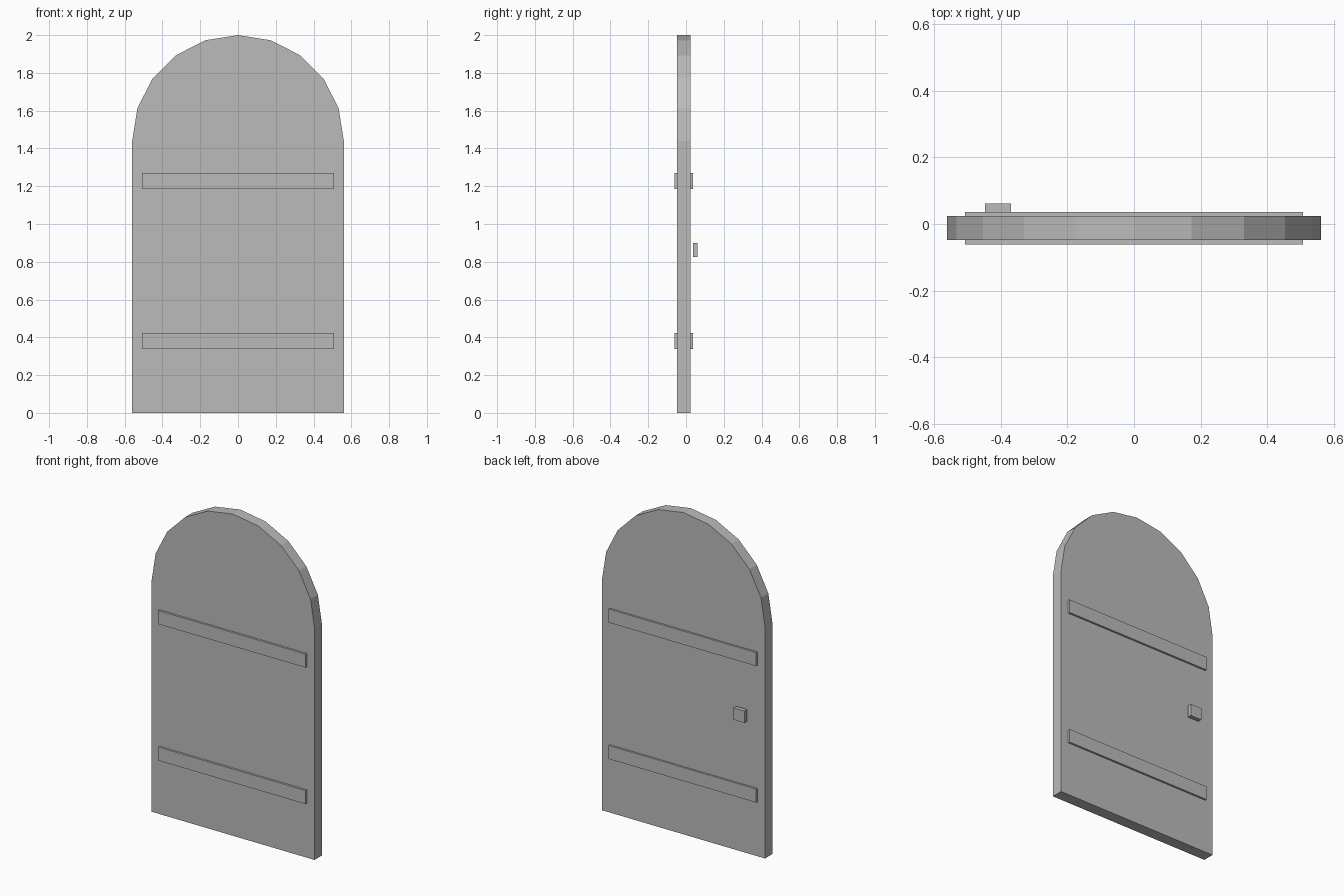
import bpy, bmesh
from math import cos, sin, pi

cube = bpy.data.objects.get("Cube")
if cube:
    bpy.data.objects.remove(cube, do_unlink=True)

grey = bpy.data.materials.new("plain grey")
grey.use_nodes = True
colour = (0.5, 0.5, 0.5, 1)
grey.diffuse_color = colour
grey.node_tree.nodes["Principled BSDF"].inputs["Base Color"].default_value = colour


def slab(name, outline, y0, y1):
    """Extrude an x-z outline from y0 back to y1."""
    bm = bmesh.new()
    face = bm.faces.new([bm.verts.new((x, y0, z)) for x, z in outline])
    back = bmesh.ops.extrude_face_region(bm, geom=[face])["geom"]
    verts = [v for v in back if isinstance(v, bmesh.types.BMVert)]
    bmesh.ops.translate(bm, verts=verts, vec=(0, y1 - y0, 0))
    bmesh.ops.recalc_face_normals(bm, faces=bm.faces)
    mesh = bpy.data.meshes.new(name)
    bm.to_mesh(mesh)
    bm.free()
    mesh.materials.append(grey)
    obj = bpy.data.objects.new(name, mesh)
    bpy.context.collection.objects.link(obj)
    return obj


def rectangle(x0, x1, z0, z1):
    return [(x0, z0), (x1, z0), (x1, z1), (x0, z1)]


# Door panel with a ten-sided round arch
radius, spring, sides = 0.56, 1.44, 10
arch = [(radius * cos(pi * i / sides), spring + radius * sin(pi * i / sides))
        for i in range(sides + 1)]
slab("door_panel", [(-radius, 0), (radius, 0)] + arch, -0.048, 0.024)

# Cross straps on both faces, set slightly into the panel
for level, z in (("lower", 0.338), ("upper", 1.186)):
    strap = rectangle(-0.507, 0.507, z, z + 0.084)
    slab(f"{level}_front_strap", strap, -0.061, -0.045)
    slab(f"{level}_back_strap", strap, 0.021, 0.036)

# Square handle standing off the back face
slab("handle", rectangle(-0.446, -0.368, 0.826, 0.9), 0.036, 0.062)
